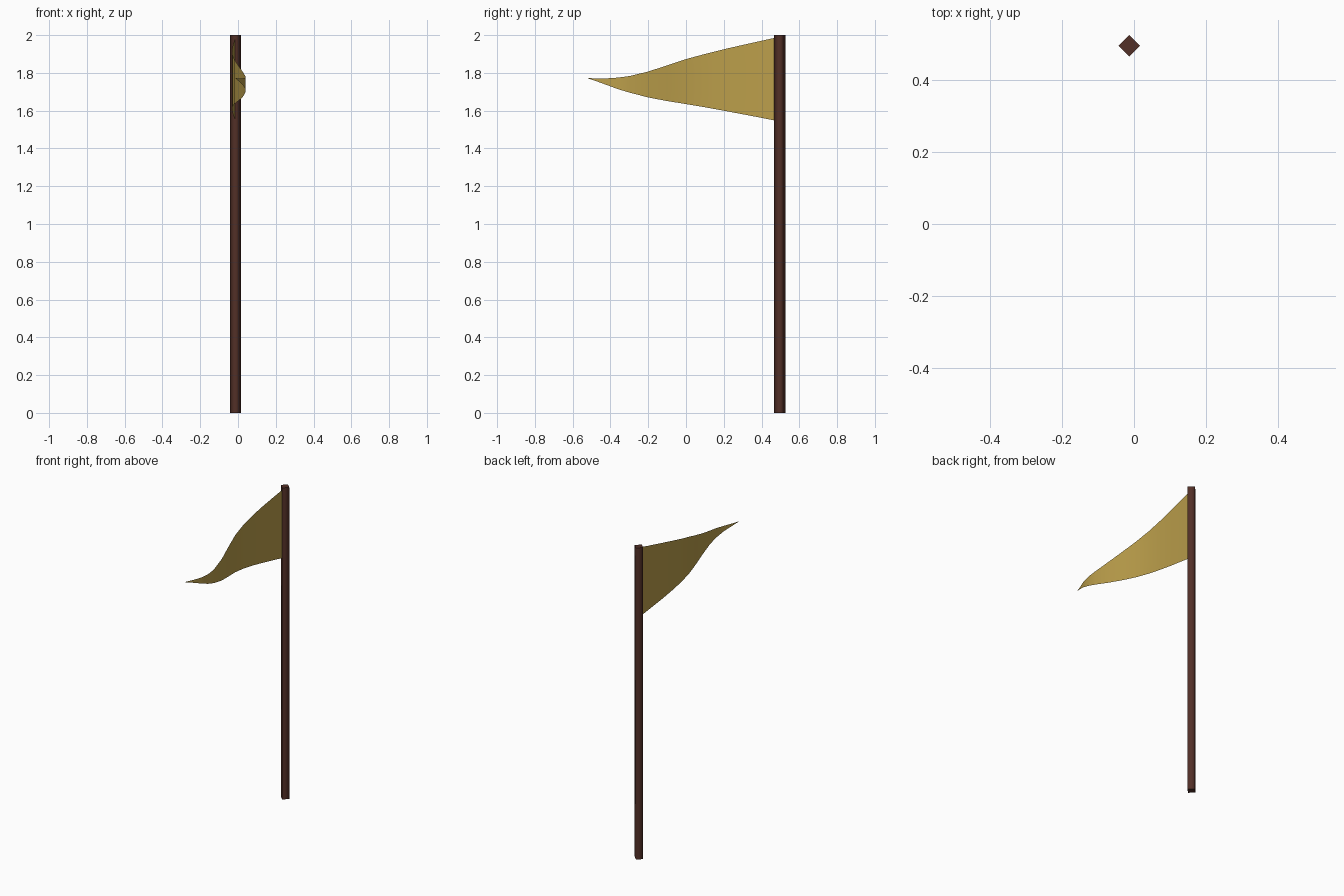
import bpy, bmesh, math

if "Cube" in bpy.data.objects:
    bpy.data.objects.remove(bpy.data.objects["Cube"])


def material(name, rgb):
    m = bpy.data.materials.new(name)
    m.diffuse_color = (*rgb, 1)
    m.use_nodes = True
    m.node_tree.nodes["Principled BSDF"].inputs["Base Color"].default_value = m.diffuse_color
    return m


def make_object(name, bm, mat):
    mesh = bpy.data.meshes.new(name)
    bm.to_mesh(mesh)
    bm.free()
    mesh.materials.append(mat)
    ob = bpy.data.objects.new(name, mesh)
    bpy.context.collection.objects.link(ob)
    return ob


wood = material("dark brown wood", (0.085, 0.029, 0.020))
cloth = material("mustard cloth", (0.50, 0.345, 0.07))

PX, PY = -0.013, 0.496

# Pole: four-sided post turned corner-on, softly shaded round its sides
bm = bmesh.new()
bmesh.ops.create_cone(bm, cap_ends=True, segments=4, radius1=0.03, radius2=0.03, depth=2)
bmesh.ops.translate(bm, verts=bm.verts, vec=(PX, PY, 1))
bm.normal_update()
# align corners with the axes
if max(v.co.x for v in bm.verts) - PX < 0.025:
    for v in bm.verts:
        dx, dy = v.co.x - PX, v.co.y - PY
        v.co.x = PX + (dx - dy) * math.sqrt(0.5)
        v.co.y = PY + (dx + dy) * math.sqrt(0.5)
bm.normal_update()
for f in bm.faces:
    f.smooth = abs(f.normal.z) < 0.5
make_object("pole", bm, wood)

# Pennant stations: y, x of the wave, bottom z, top z
stations = [
    (0.49, -0.013, 1.544, 1.99), (0.40, -0.020, 1.562, 1.97),
    (0.30, -0.027, 1.581, 1.948), (0.20, -0.031, 1.60, 1.925),
    (0.10, -0.030, 1.618, 1.90), (0.00, -0.020, 1.635, 1.873),
    (-0.10, 0.001, 1.651, 1.84), (-0.20, 0.024, 1.670, 1.807),
    (-0.30, 0.039, 1.696, 1.783), (-0.36, 0.039, 1.714, 1.775),
    (-0.42, 0.026, 1.736, 1.771), (-0.48, 0.002, 1.758, 1.771),
    (-0.52, -0.013, 1.7715, 1.7725),
]
ROWS = 4
bm = bmesh.new()
columns = [[bm.verts.new((x, y, lo + (hi - lo) * i / ROWS)) for i in range(ROWS + 1)]
           for y, x, lo, hi in stations]
for a, b in zip(columns, columns[1:]):
    for i in range(ROWS):
        f = bm.faces.new((a[i], a[i + 1], b[i + 1], b[i]))
        f.smooth = True
bm.normal_update()
if sum(f.normal.x for f in bm.faces) < 0:
    bmesh.ops.reverse_faces(bm, faces=bm.faces)
make_object("pennant", bm, cloth)
